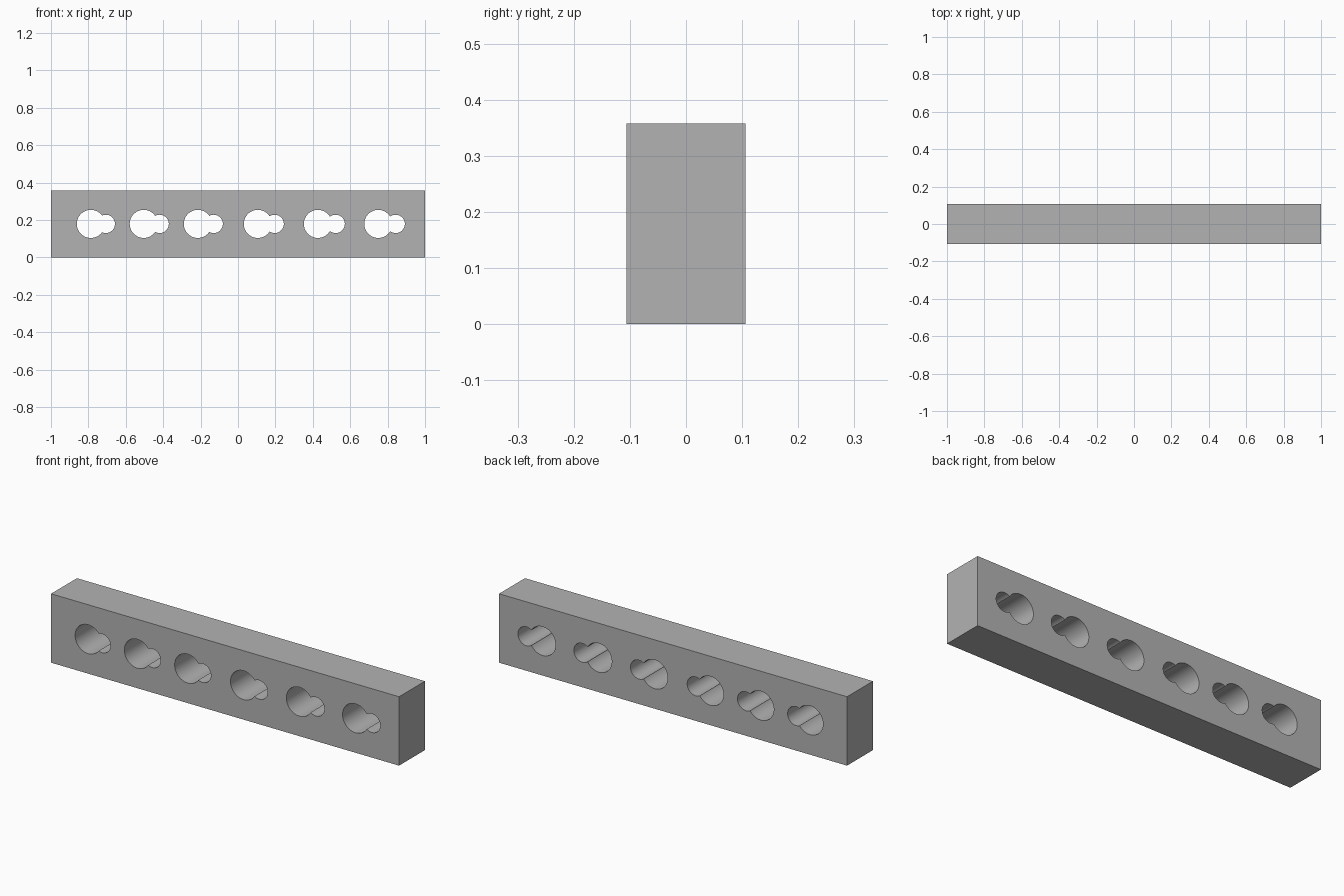
import bpy, bmesh, math

if "Cube" in bpy.data.objects:
    bpy.data.objects.remove(bpy.data.objects["Cube"], do_unlink=True)

LENGTH, DEPTH, HEIGHT = 2.0, 0.212, 0.358
BIG, SMALL = 0.075, 0.049
# centres of the large and small bores of each keyhole
KEYHOLES = [(-0.787, -0.707), (-0.504, -0.419), (-0.215, -0.13),
            (0.106, 0.196), (0.427, 0.522), (0.75, 0.843)]

grey = bpy.data.materials.new("plain grey")
grey.use_nodes = True
grey.diffuse_color = (0.45, 0.45, 0.45, 1)
grey.node_tree.nodes["Principled BSDF"].inputs["Base Color"].default_value = grey.diffuse_color


def new_object(name, bm):
    bmesh.ops.recalc_face_normals(bm, faces=bm.faces)
    mesh = bpy.data.meshes.new(name)
    bm.to_mesh(mesh)
    bm.free()
    mesh.materials.append(grey)
    obj = bpy.data.objects.new(name, mesh)
    bpy.context.collection.objects.link(obj)
    return obj


def arc(cx, radius, start, end, steps):
    return [(cx + radius * math.cos(start + (end - start) * i / steps),
             radius * math.sin(start + (end - start) * i / steps))
            for i in range(steps)]


def keyhole_outline(big_x, small_x):
    d = small_x - big_x
    a = (d * d + BIG ** 2 - SMALL ** 2) / (2 * d)
    h = math.sqrt(BIG ** 2 - a * a)
    theta, phi = math.atan2(h, a), math.atan2(h, a - d)
    return (arc(big_x, BIG, theta, 2 * math.pi - theta, 48)
            + arc(small_x, SMALL, -phi, phi, 32))


# Solid bar
bm = bmesh.new()
bmesh.ops.create_cube(bm, size=1)
bmesh.ops.scale(bm, vec=(LENGTH, DEPTH, HEIGHT), verts=bm.verts)
bmesh.ops.translate(bm, vec=(0, 0, HEIGHT / 2), verts=bm.verts)
bar = new_object("drilled_bar", bm)

# Keyhole cutters running right through the bar
bm = bmesh.new()
for big_x, small_x in KEYHOLES:
    face = bm.faces.new([bm.verts.new((x, -DEPTH, HEIGHT / 2 + z))
                         for x, z in keyhole_outline(big_x, small_x)])
    swept = bmesh.ops.extrude_face_region(bm, geom=[face], use_keep_orig=True)["geom"]
    bmesh.ops.translate(bm, vec=(0, 2 * DEPTH, 0),
                        verts=[v for v in swept if isinstance(v, bmesh.types.BMVert)])
cutter = new_object("keyhole_cutter", bm)
cutter.hide_render = True

# Cut the holes and discard the cutter
cut = bar.modifiers.new("keyholes", "BOOLEAN")
cut.operation = "DIFFERENCE"
cut.solver = "EXACT"
cut.object = cutter
bpy.ops.object.select_all(action="DESELECT")
bpy.context.view_layer.objects.active = bar
bar.select_set(True)
bpy.ops.object.modifier_apply(modifier=cut.name)
bpy.data.objects.remove(cutter, do_unlink=True)
bpy.ops.object.shade_smooth_by_angle(angle=math.radians(30))
